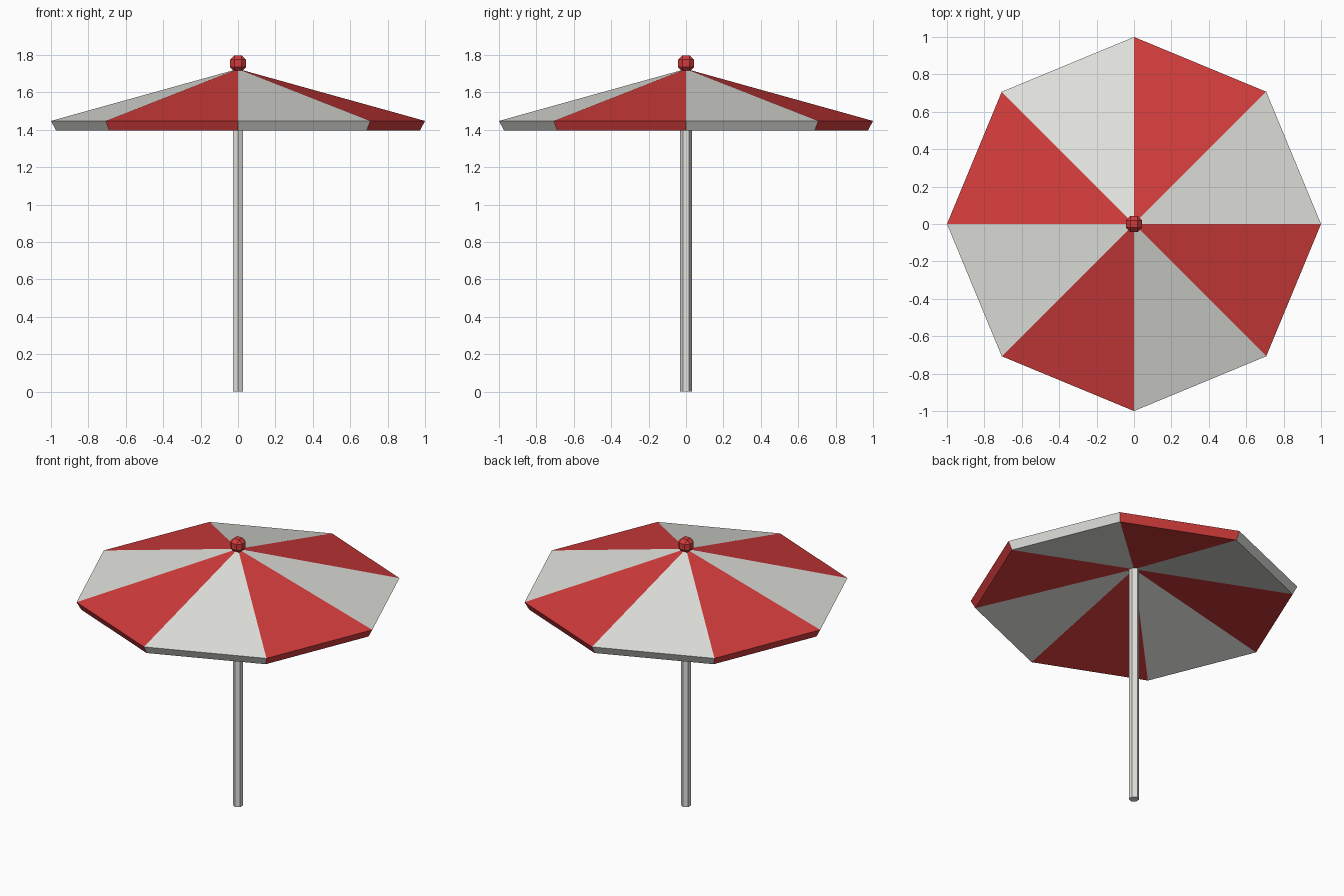
import bpy, bmesh
from math import cos, sin, pi

cube = bpy.data.objects.get("Cube")
if cube:
    bpy.data.objects.remove(cube, do_unlink=True)


def make_material(name, colour):
    mat = bpy.data.materials.new(name)
    mat.use_nodes = True
    mat.diffuse_color = (*colour, 1)
    mat.node_tree.nodes["Principled BSDF"].inputs["Base Color"].default_value = (*colour, 1)
    return mat


def make_object(name, bm, materials):
    bmesh.ops.recalc_face_normals(bm, faces=bm.faces)
    mesh = bpy.data.meshes.new(name)
    bm.to_mesh(mesh)
    bm.free()
    for mat in materials:
        mesh.materials.append(mat)
    obj = bpy.data.objects.new(name, mesh)
    bpy.context.collection.objects.link(obj)
    return obj


def ring(bm, sides, radius, z, turn=0):
    step = 2 * pi / sides
    return [bm.verts.new((radius * cos(turn + i * step), radius * sin(turn + i * step), z))
            for i in range(sides)]


white = make_material("off_white", (0.75, 0.75, 0.72))
red = make_material("red", (0.65, 0.045, 0.045))

# Canopy: eight striped panels, each with a top, a valance and an underside
SIDES = 8
bm = bmesh.new()
peak = bm.verts.new((0, 0, 1.725))
inner_peak = bm.verts.new((0, 0, 1.62))
eave = ring(bm, SIDES, 1.0, 1.447)
hem = ring(bm, SIDES, 0.972, 1.395)
for i in range(SIDES):
    j = (i + 1) % SIDES
    for corners in ((peak, eave[i], eave[j]),
                    (eave[i], hem[i], hem[j], eave[j]),
                    (inner_peak, hem[j], hem[i])):
        bm.faces.new(corners).material_index = i % 2
make_object("canopy", bm, [white, red])

# Pole: hexagonal, with edges facing front and back
bm = bmesh.new()
low = ring(bm, 6, 0.032, 0, pi / 2)
high = ring(bm, 6, 0.032, 1.67, pi / 2)
for i in range(6):
    j = (i + 1) % 6
    bm.faces.new((low[i], low[j], high[j], high[i]))
bm.faces.new(low)
bm.faces.new(high)
make_object("pole", bm, [white])

# Finial: chamfered cube on the peak
bm = bmesh.new()
bmesh.ops.create_cube(bm, size=0.086)
bmesh.ops.bevel(bm, geom=bm.edges[:], offset=0.023, segments=1, affect='EDGES')
finial = make_object("finial", bm, [red])
finial.location.z = 1.755
